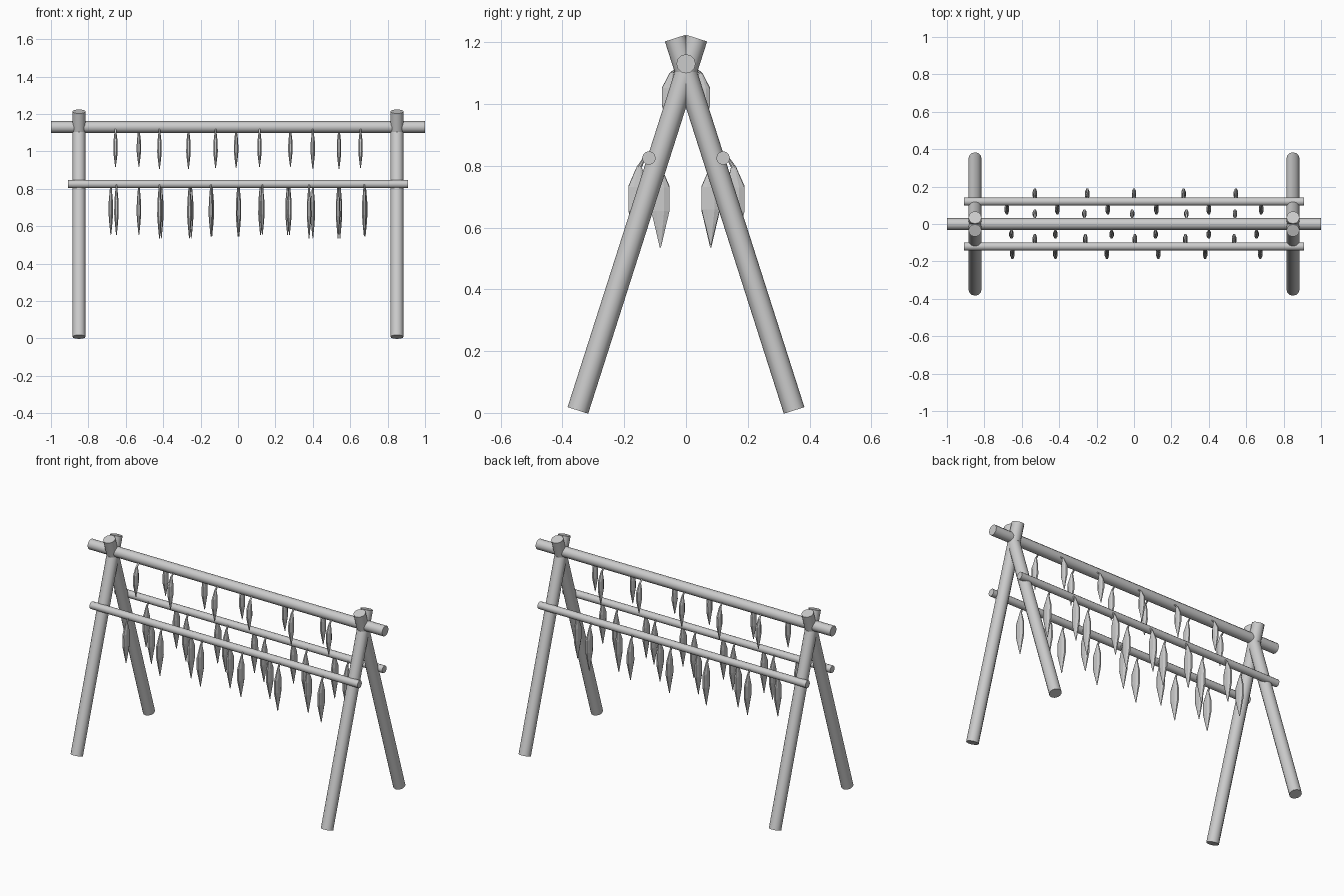
import bpy
import bmesh
from math import cos, sin, pi
from mathutils import Vector

cube = bpy.data.objects.get("Cube")
if cube:
    bpy.data.objects.remove(cube, do_unlink=True)

GREY = (0.6, 0.6, 0.6, 1)
wood = bpy.data.materials.new("plain grey")
wood.use_nodes = True
wood.diffuse_color = GREY
wood.node_tree.nodes["Principled BSDF"].inputs["Base Color"].default_value = GREY


def add_mesh(name, bm, smooth):
    bmesh.ops.recalc_face_normals(bm, faces=bm.faces)
    mesh = bpy.data.meshes.new(name)
    bm.to_mesh(mesh)
    bm.free()
    mesh.materials.append(wood)
    obj = bpy.data.objects.new(name, mesh)
    bpy.context.collection.objects.link(obj)
    if smooth:
        bpy.ops.object.select_all(action='DESELECT')
        bpy.context.view_layer.objects.active = obj
        obj.select_set(True)
        bpy.ops.object.shade_smooth_by_angle(angle=0.7)
    return obj


def pole(name, start, end, radius):
    """Round pole between two points."""
    start, end = Vector(start), Vector(end)
    axis = end - start
    bm = bmesh.new()
    bmesh.ops.create_cone(bm, cap_ends=True, segments=12, radius1=radius,
                          radius2=radius, depth=axis.length)
    turn = Vector((0, 0, 1)).rotation_difference(axis).to_matrix()
    bmesh.ops.rotate(bm, verts=bm.verts, matrix=turn)
    bmesh.ops.translate(bm, verts=bm.verts, vec=(start + end) / 2)
    return add_mesh(name, bm, True)


# Fish rings: drop below the pole, sideways shift, half width, half thickness
RINGS = [(0.0, 0.4, 0.006, 0.004), (0.03, 0.85, 0.009, 0.006),
         (0.095, 1, 0.032, 0.012), (0.17, 1, 0.032, 0.013),
         (0.22, 1, 0.019, 0.009), (0.287, 1, 0.002, 0.002)]


def fish(name, x, y, z, shift, scale, length):
    """Slim flat fish hung by the tail beside a pole."""
    bm = bmesh.new()
    loops = []
    for drop, lean, wide, thick in RINGS:
        ring = []
        for i in range(8):
            a = (i + 0.5) * pi / 4
            ring.append(bm.verts.new((x + thick * cos(a),
                                      y + shift * lean + wide * scale * sin(a),
                                      z - drop * length)))
        loops.append(ring)
    for low, high in zip(loops, loops[1:]):
        for i in range(8):
            j = (i + 1) % 8
            bm.faces.new((low[i], low[j], high[j], high[i]))
    bm.faces.new(loops[0])
    bm.faces.new(loops[-1])
    add_mesh(name, bm, False)


# Crossed legs at each end
for end, x in (("left", 0.85), ("right", -0.85)):
    for face, s in (("front", -1), ("back", 1)):
        pole(f"{face}_{end}_leg", (x, s * 0.35, 0.008), (x, -s * 0.035, 1.213), 0.035)

# Ridge pole and the two lower rails
pole("ridge_pole", (-1, 0, 1.13), (1, 0, 1.13), 0.031)
for face, s in (("front", -1), ("back", 1)):
    pole(f"{face}_rail", (-0.91, s * 0.12, 0.825), (0.91, s * 0.12, 0.825), 0.022)

# Fish hang alternately on the two sides of every pole
ROWS = [
    ("ridge_front", 0, 1.122, -0.055, 0.75, (-0.655, -0.42, -0.12, 0.115, 0.4, 0.655)),
    ("ridge_back", 0, 1.122, 0.055, 0.75, (-0.53, -0.265, -0.01, 0.28, 0.54)),
    ("back_outer", 0.12, 0.825, 0.04, 1, (-0.53, -0.25, 0, 0.265, 0.545)),
    ("back_inner", 0.12, 0.825, -0.04, 1, (-0.68, -0.41, -0.14, 0.12, 0.4, 0.68)),
    ("front_inner", -0.12, 0.825, 0.037, 1, (-0.53, -0.26, 0.005, 0.275, 0.535)),
    ("front_outer", -0.12, 0.825, -0.037, 1, (-0.65, -0.42, -0.145, 0.13, 0.38, 0.675)),
]
for row, y, z, shift, scale, places in ROWS:
    for n, x in enumerate(places):
        vary = 0.95 + 0.03 * (n * 2 % 3)
        fish(f"{row}_fish_{n + 1}", x, y, z, shift, scale, scale * vary)
